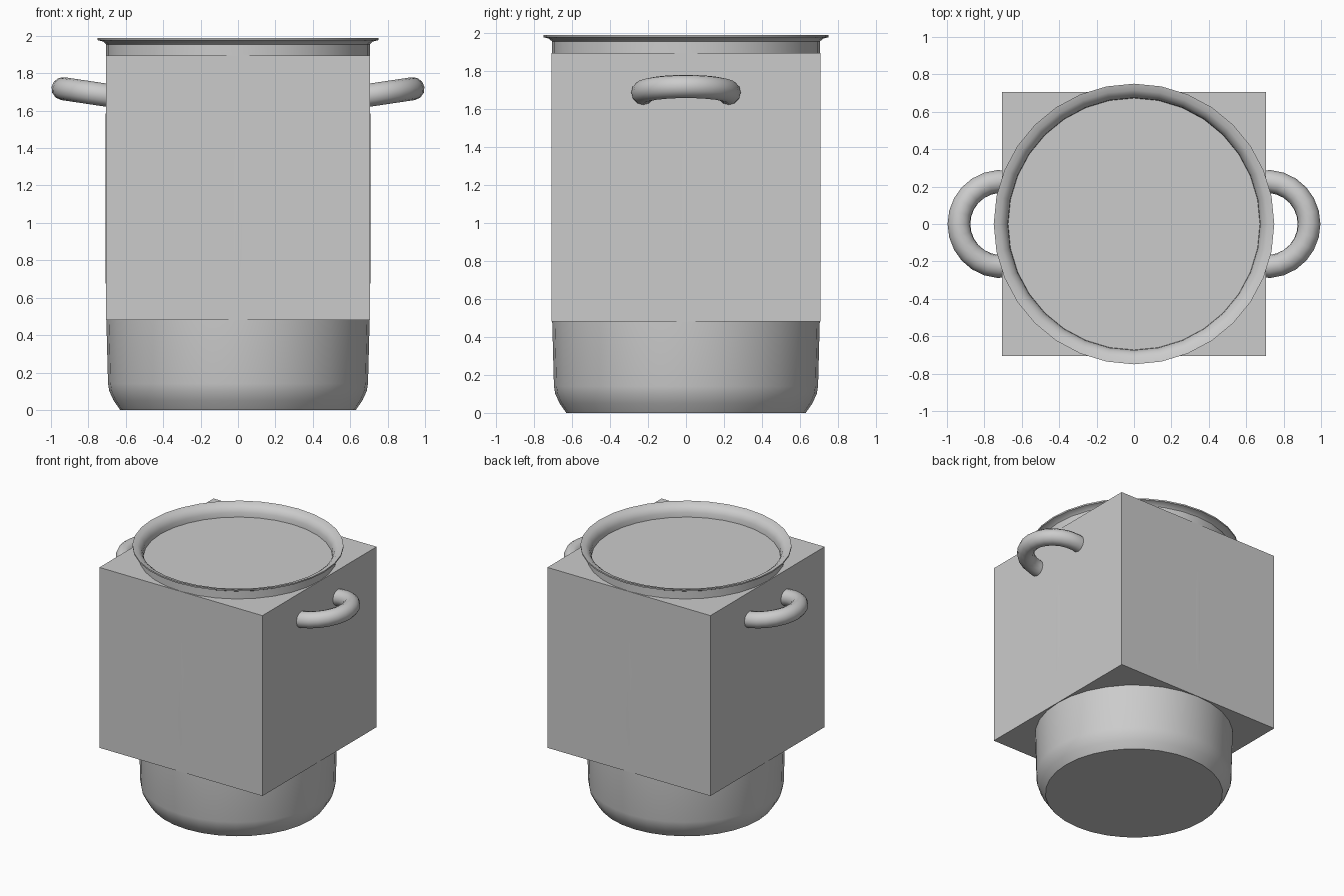
import bpy, bmesh
from math import radians, cos, sin, tau
from mathutils import Vector, Matrix

if "Cube" in bpy.data.objects:
    bpy.data.objects.remove(bpy.data.objects["Cube"])


def finish(bm, name, smooth=None):
    bmesh.ops.remove_doubles(bm, verts=bm.verts, dist=1e-5)
    bmesh.ops.recalc_face_normals(bm, faces=bm.faces)
    mesh = bpy.data.meshes.new(name)
    bm.to_mesh(mesh)
    bm.free()
    ob = bpy.data.objects.new(name, mesh)
    bpy.context.collection.objects.link(ob)
    if smooth:
        bpy.ops.object.select_all(action='DESELECT')
        ob.select_set(True)
        bpy.context.view_layer.objects.active = ob
        bpy.ops.object.shade_smooth_by_angle(angle=radians(smooth))
    return ob


def spin(points, angle, steps, closed=False):
    """Revolve a profile around z."""
    bm = bmesh.new()
    vs = [bm.verts.new(p) for p in points]
    es = [bm.edges.new(e) for e in zip(vs, vs[1:])]
    if closed:
        es.append(bm.edges.new((vs[-1], vs[0])))
    bmesh.ops.spin(bm, geom=vs + es, axis=(0, 0, 1), cent=(0, 0, 0),
                   angle=angle, steps=steps, use_merge=False)
    return bm


# Pot: outer wall, flared rim, inner wall and floor
profile = [(0, 0), (0.63, 0), (0.665, 0.05), (0.688, 0.10), (0.695, 0.14),
           (0.704, 0.48), (0.709, 0.8), (0.709, 1.3), (0.705, 1.895),
           (0.705, 1.955), (0.722, 1.97), (0.75, 1.977), (0.75, 1.988),
           (0.715, 1.98), (0.69, 1.96), (0.675, 1.93), (0.672, 1.88),
           (0.67, 0.15), (0.62, 0.04), (0, 0.04)]
finish(spin([(r, 0, z) for r, z in profile], tau, 32), "pot", 40)

# Square block around the middle of the pot
bm = bmesh.new()
bmesh.ops.create_cube(bm, size=1.414,
                      matrix=Matrix.Translation((0, 0, 1.188)))
finish(bm, "block")

# Tilted loop handles on both sides
for name, turn in (("right_handle", 0), ("left_handle", 180)):
    start = Matrix.Rotation(radians(-100), 3, 'Z')
    ring = [start @ Vector((0.2275 + 0.0615 * cos(tau * i / 12), 0,
                            0.0615 * sin(tau * i / 12))) for i in range(12)]
    bm = spin(ring, radians(200), 14, closed=True)
    bmesh.ops.holes_fill(bm, edges=[e for e in bm.edges if e.is_boundary],
                         sides=0)
    bm.transform(Matrix.Rotation(radians(turn), 4, 'Z')
                 @ Matrix.Translation((0.711, 0, 1.684))
                 @ Matrix.Rotation(radians(-8.5), 4, 'Y'))
    finish(bm, name, 40)
